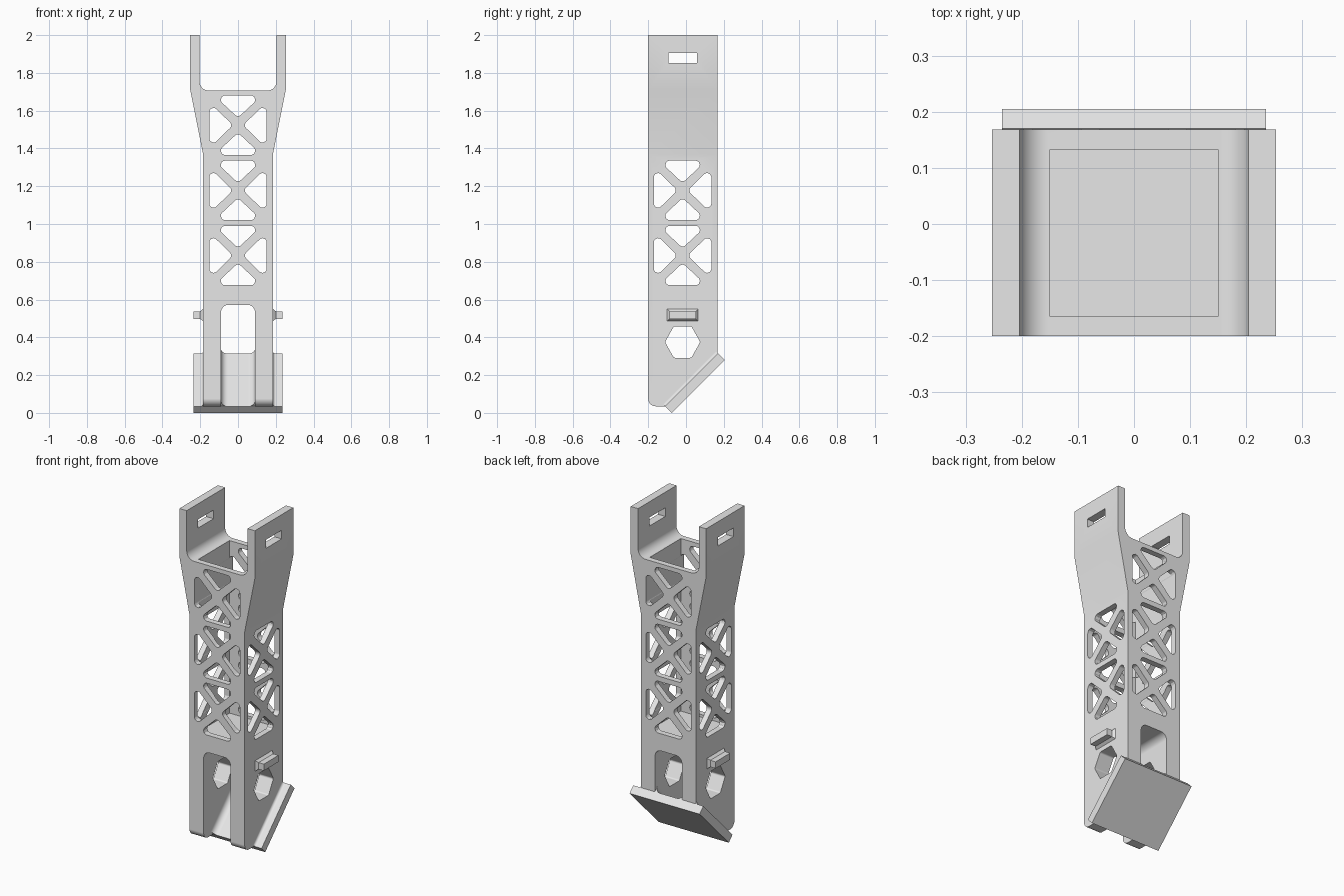
import bpy, bmesh, math
from mathutils import Vector

cube = bpy.data.objects.get("Cube")
if cube:
    bpy.data.objects.remove(cube)

grey = bpy.data.materials.new("light_grey")
grey.use_nodes = True
grey.diffuse_color = (0.8, 0.8, 0.8, 1)
grey.node_tree.nodes["Principled BSDF"].inputs["Base Color"].default_value = (0.8, 0.8, 0.8, 1)

MID_Y = -0.018      # centre line of the side walls
S = math.sqrt(0.5)


def along_y(u, v, w):
    return (u, w, v)


def along_x(u, v, w):
    return (w, u, v)


def along_slope(u, v, w):
    # u across, v out of the sloped plate, w up the slope
    return (u, -0.11 + S * (w - v), 0.035 + S * (w + v))


def rounded(points, radius, steps=7):
    """Round each corner; a third value on a point overrides the radius."""
    out = []
    for i, p in enumerate(points):
        r = p[2] if len(p) > 2 else radius
        c = Vector(p[:2])
        if r == 0:
            out.append(c)
            continue
        a = (Vector(points[i - 1][:2]) - c).normalized()
        b = (Vector(points[(i + 1) % len(points)][:2]) - c).normalized()
        half = a.angle(b) / 2
        centre = c + (a + b).normalized() * r / math.sin(half)
        start = c + a * r / math.tan(half) - centre
        end = c + b * r / math.tan(half) - centre
        for k in range(steps + 1):
            out.append(centre + start.lerp(end, k / steps).normalized() * r)
    return out


def rect(u0, u1, v0, v1):
    return [(u0, v0), (u1, v0), (u1, v1), (u0, v1)]


def prism(name, loops, w0, w1, place):
    bm = bmesh.new()
    for loop in loops:
        low = [bm.verts.new(place(p[0], p[1], w0)) for p in loop]
        high = [bm.verts.new(place(p[0], p[1], w1)) for p in loop]
        bm.faces.new(low)
        bm.faces.new(high)
        for i in range(len(loop)):
            bm.faces.new((low[i - 1], low[i], high[i], high[i - 1]))
    bmesh.ops.recalc_face_normals(bm, faces=bm.faces)
    mesh = bpy.data.meshes.new(name)
    bm.to_mesh(mesh)
    bm.free()
    obj = bpy.data.objects.new(name, mesh)
    bpy.context.collection.objects.link(obj)
    mesh.materials.append(grey)
    return obj


def select(obj):
    bpy.ops.object.select_all(action="DESELECT")
    obj.select_set(True)
    bpy.context.view_layer.objects.active = obj


def boolean(obj, cutter, operation="DIFFERENCE"):
    select(obj)
    mod = obj.modifiers.new("cut", "BOOLEAN")
    mod.operation, mod.solver, mod.object = operation, "EXACT", cutter
    bpy.ops.object.modifier_apply(modifier=mod.name)
    bpy.data.objects.remove(cutter)


def smooth(obj):
    select(obj)
    bpy.ops.object.shade_smooth_by_angle(angle=math.radians(30))
    mod = obj.modifiers.new("flat_faces", "WEIGHTED_NORMAL")
    mod.keep_sharp = True


def truss(u, v):
    """Four rounded triangles around an X brace."""
    holes = []
    for s in (-1, 1):
        holes.append(rounded([(u - 0.125, v + s * 0.157), (u + 0.125, v + s * 0.157),
                              (u, v + s * 0.04)], 0.022))
        holes.append(rounded([(u + s * 0.152, v - 0.122), (u + s * 0.152, v + 0.122),
                              (u + s * 0.027, v)], 0.022))
    return holes


# Body: flared front outline crossed with the side outline
half = [(0.185, -0.1), (0.185, 1.37), (0.253, 1.71), (0.253, 2.0)]
outline = half + [(-x, z) for x, z in reversed(half)]
body = prism("body", [outline], -0.3, 0.3, along_y)
side = rounded([(-0.2, 0.035, 0.04), (-0.11, 0.035), (0.168, 0.313),
                (0.168, 2.1), (-0.2, 2.1)], 0)
boolean(body, prism("side_outline", [side], -0.4, 0.4, along_x), "INTERSECT")

# Inner shaft
boolean(body, prism("shaft_cutter", [rect(-0.15, 0.15, 0.66, 1.75)], -0.165, 0.133, along_y))

# Front-to-back openings: fork gap, lower slot, trusses
front_holes = [rounded(rect(-0.204, 0.204, 1.706, 2.3), 0.05),
               rounded(rect(-0.09, 0.09, -0.2, 0.572), 0.04)]
for z in (0.833, 1.178, 1.523):
    front_holes += truss(0, z)
boolean(body, prism("front_cutter", front_holes, -0.4, 0.4, along_y))

# Side-to-side openings: strap slots, hexagon, trusses
hexagon = [(MID_Y + 0.093 * math.cos(k * math.pi / 3), 0.375 + 0.096 * math.sin(k * math.pi / 3))
           for k in range(6)]
side_holes = [rounded(hexagon, 0.012),
              rect(MID_Y - 0.075, MID_Y + 0.075, 1.853, 1.905)]
for z in (0.833, 1.178):
    side_holes += truss(MID_Y, z)
boolean(body, prism("side_cutter", side_holes, -0.4, 0.4, along_x))
smooth(body)

# Sloped foot plate
LENGTH = 0.28 / S
prism("foot_plate", [rect(-0.235, 0.235, -0.05, 0)], 0, LENGTH, along_slope)


# Concave fillets joining the legs to the plate
def fillet(wall, toward, r):
    arc = [(wall + toward * r * (1 - math.cos(t)), r * (1 - math.sin(t)))
           for t in [k * math.pi / 16 for k in range(9)]]
    return arc + [(wall + toward * r, -0.004), (wall - toward * 0.004, -0.004),
                  (wall - toward * 0.004, r)]


strips = []
for s in (-1, 1):
    strips += [fillet(s * 0.09, -s, 0.035), fillet(s * 0.185, s, 0.015)]
smooth(prism("plate_fillets", strips, 0.001, LENGTH - 0.001, along_slope))

# Side tabs with flared roots
for s, label in ((1, "left"), (-1, "right")):
    tab = prism(label + "_tab", [rect(MID_Y - 0.07, MID_Y + 0.07, 0.498, 0.538)],
                s * 0.18, s * 0.235, along_x)
    root = prism(label + "_tab_root", [rect(MID_Y - 0.07, MID_Y + 0.07, 0.498, 0.538)],
                 s * 0.184, s * 0.2, along_x)
    for v in root.data.vertices:
        if abs(v.co.x) < 0.19:
            v.co.y += math.copysign(0.013, v.co.y - MID_Y)
            v.co.z += math.copysign(0.013, v.co.z - 0.518)
